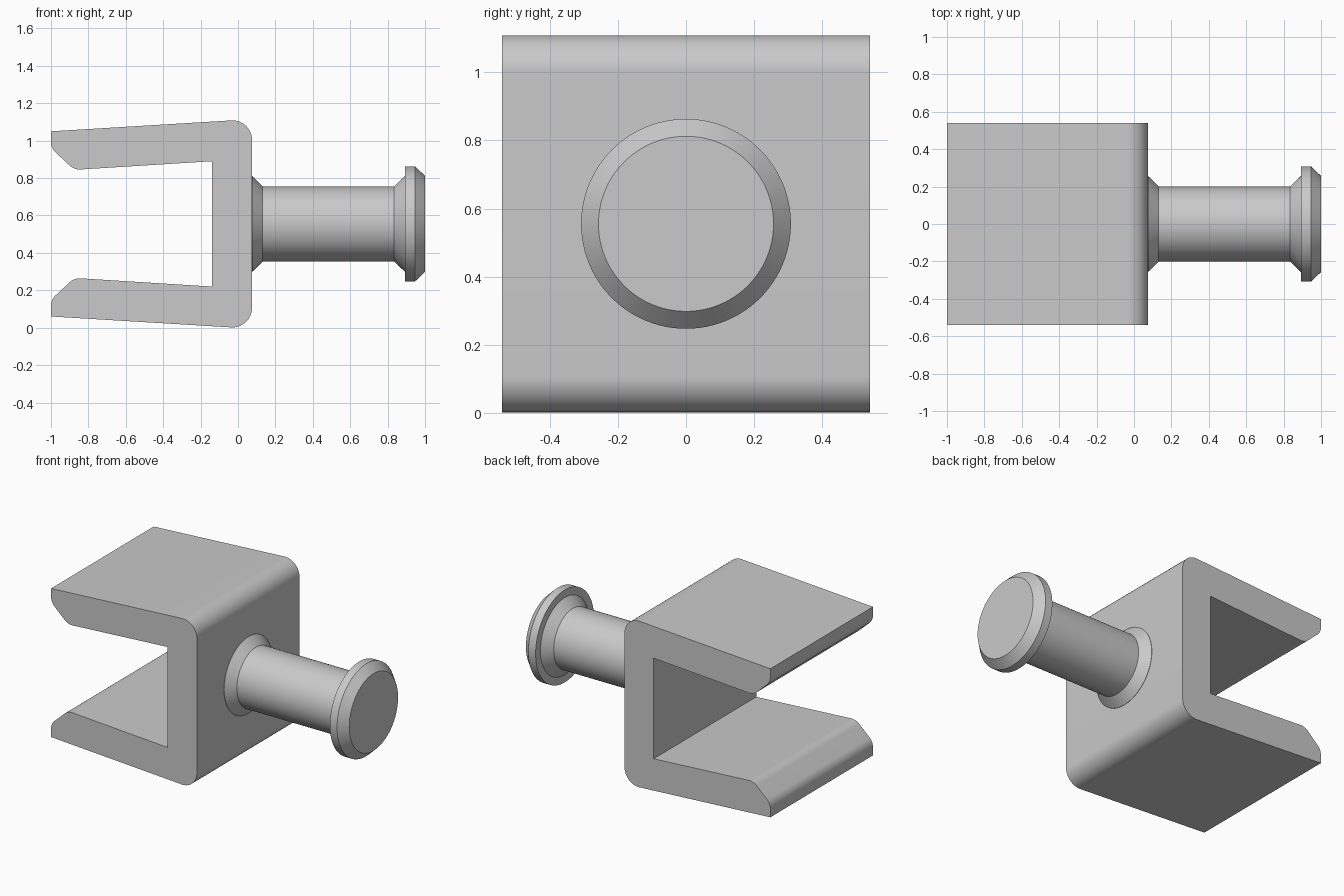
import bpy, bmesh, math
from mathutils import Vector

cube = bpy.data.objects.get("Cube")
if cube:
    bpy.data.objects.remove(cube, do_unlink=True)

MID = 0.555      # height of the symmetry plane and of the stem axis
HALF_WIDTH = 0.54

grey = bpy.data.materials.new("light grey")
grey.use_nodes = True
colour = (0.59, 0.59, 0.59, 1)
grey.diffuse_color = colour
grey.node_tree.nodes["Principled BSDF"].inputs["Base Color"].default_value = colour


def finish(bm, name):
    """Turn a bmesh into a smooth object with sharp edges kept."""
    bmesh.ops.recalc_face_normals(bm, faces=bm.faces)
    mesh = bpy.data.meshes.new(name)
    bm.to_mesh(mesh)
    bm.free()
    mesh.materials.append(grey)
    obj = bpy.data.objects.new(name, mesh)
    bpy.context.collection.objects.link(obj)
    mesh.shade_smooth()
    mesh.set_sharp_from_angle(angle=math.radians(25))


def fillet(prev, corner, nxt, radius, steps=12):
    """Points of a circular arc that rounds one corner."""
    if radius == 0:
        return [corner]
    a, b = (prev - corner).normalized(), (nxt - corner).normalized()
    half_angle = math.acos(a.dot(b)) / 2
    centre = corner + (a + b).normalized() * (radius / math.sin(half_angle))
    reach = radius / math.tan(half_angle)
    start, end = corner + a * reach - centre, corner + b * reach - centre
    return [centre + start.lerp(end, i / steps).normalized() * radius
            for i in range(steps + 1)]


# Clamp bracket: upper half of the side profile as (x, height, corner radius)
upper = [(-0.14, 0.335, 0), (-0.875, 0.289, 0.08), (-1, 0.405, 0.08),
         (-1, 0.495, 0), (0.075, 0.56, 0.105)]
corners = upper + [(x, -h, r) for x, h, r in reversed(upper)]
points = [Vector((x, 0, h)) for x, h, r in corners]
outline = []
for i, (x, h, r) in enumerate(corners):
    outline += fillet(points[i - 1], points[i], points[(i + 1) % len(points)], r)

bm = bmesh.new()
side = bm.faces.new([bm.verts.new((p.x, -HALF_WIDTH, MID + p.z)) for p in outline])
extruded = bmesh.ops.extrude_face_region(bm, geom=[side], use_keep_orig=True)
moved = [v for v in extruded["geom"] if isinstance(v, bmesh.types.BMVert)]
bmesh.ops.translate(bm, verts=moved, vec=(0, 2 * HALF_WIDTH, 0))
finish(bm, "clamp_bracket")

# Stem with flared ends and a chamfered head, turned around the x axis
SIDES = 96
profile = [(0.05, 0.255), (0.077, 0.255), (0.132, 0.2), (0.835, 0.2),
           (0.893, 0.257), (0.893, 0.308), (0.946, 0.308), (1, 0.257)]
angles = [math.tau * i / SIDES for i in range(SIDES)]
bm = bmesh.new()
rings = [[bm.verts.new((x, r * math.cos(a), MID + r * math.sin(a))) for a in angles]
         for x, r in profile]
for low, high in zip(rings, rings[1:]):
    for i in range(SIDES):
        j = (i + 1) % SIDES
        bm.faces.new((low[i], low[j], high[j], high[i]))
bm.faces.new(rings[0])
bm.faces.new(rings[-1])
finish(bm, "stem_with_head")
